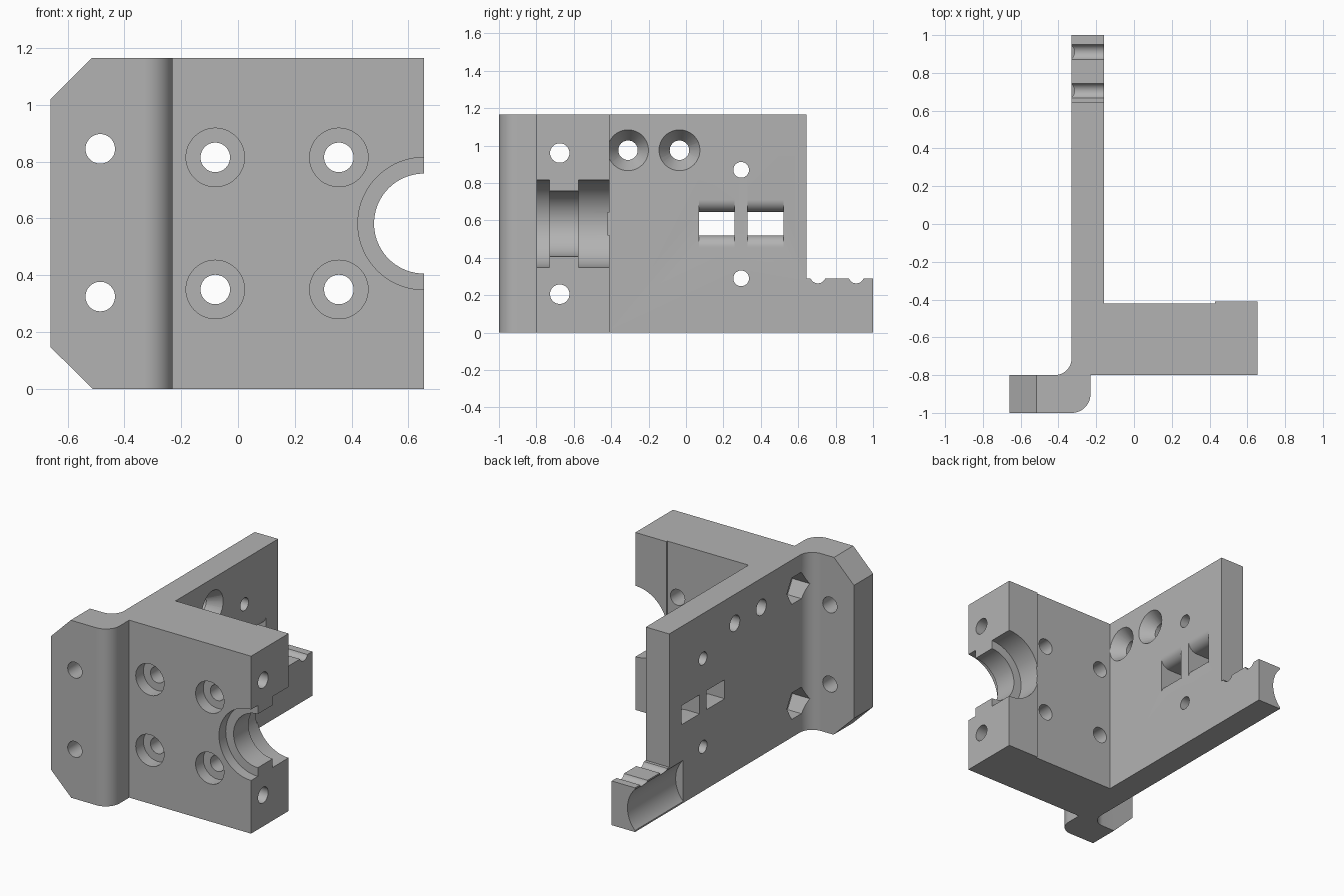
import bpy, bmesh
from math import radians, sin, cos
from mathutils import Matrix, Vector

cube = bpy.data.objects.get("Cube")
if cube:
    bpy.data.objects.remove(cube)

HEIGHT = 1.165
SIDE = {'x': 0, 'y': 1, 'z': 2}
cutters = []


def make(name, bm):
    bmesh.ops.recalc_face_normals(bm, faces=bm.faces)
    mesh = bpy.data.meshes.new(name)
    bm.to_mesh(mesh)
    bm.free()
    ob = bpy.data.objects.new(name, mesh)
    bpy.context.scene.collection.objects.link(ob)
    return ob


def prism(name, pts, axis, lo, hi):
    """Extrude a 2D outline along an axis."""
    bm = bmesh.new()
    verts = []
    for p in pts:
        co = list(p)
        co.insert(SIDE[axis], lo)
        verts.append(bm.verts.new(co))
    face = bm.faces.new(verts)
    move = Vector((0, 0, 0))
    move[SIDE[axis]] = hi - lo
    new = bmesh.ops.extrude_face_region(bm, geom=[face])['geom']
    bmesh.ops.translate(bm, vec=move, verts=[v for v in new if isinstance(v, bmesh.types.BMVert)])
    return make(name, bm)


def hole(axis, at, lo, hi, r, r_end=None, sides=48):
    """Round, conical or polygonal cutter along x or y."""
    bm = bmesh.new()
    co = list(at)
    co.insert(SIDE[axis], (lo + hi) / 2)
    turn = Matrix.Rotation(radians(90), 4, 'Y') if axis == 'x' else Matrix.Rotation(radians(-90), 4, 'X')
    bmesh.ops.create_cone(bm, cap_ends=True, segments=sides, radius1=r, radius2=r_end or r,
                          depth=hi - lo, matrix=Matrix.Translation(co) @ turn)
    cutters.append(make("cutter", bm))


def cut(pts, axis, lo, hi):
    cutters.append(prism("cutter", pts, axis, lo, hi))


def arc(cx, cy, r, start, end, n=12):
    steps = [radians(start + (end - start) * i / n) for i in range(n + 1)]
    return [(cx + r * cos(a), cy + r * sin(a)) for a in steps]


# Bracket body: flange, block and upright plate in one plan outline
outline = [(-0.66, -1), *arc(-0.33, -0.9, 0.1, -90, 0), (-0.23, -0.8),
           (0.655, -0.8), (0.655, -0.41), (0.43, -0.41), (0.43, -0.42),
           (-0.16, -0.42), (-0.16, 1), (-0.33, 1),
           *arc(-0.42, -0.71, 0.09, 0, -90), (-0.66, -0.8)]
body = prism("mounting_bracket", outline, 'z', 0, HEIGHT)

# Flange corner chamfers
cut([(-0.8, 0.285), (-0.8, -0.1), (-0.41, -0.1), (-0.415, -0.1)][:3], 'y', -1.1, -0.7)
cut([(-0.66 - 0.1, HEIGHT - 0.245), (-0.66 - 0.1, HEIGHT + 0.1), (-0.415, HEIGHT + 0.1)], 'y', -1.1, -0.7)
cutters[0].data.transform(Matrix.Translation((0, 0, 0)))

# Notch above the arm
cut([(0.645, 0.29), (1.2, 0.29), (1.2, 1.4), (0.645, 1.4)], 'x', -0.5, 0)

# Flange and block bolt holes
for z in (0.325, 0.845):
    hole('y', (-0.485, z), -1.1, -0.7, 0.052)
for x in (-0.08, 0.355):
    for z in (0.35, 0.815):
        hole('y', (x, z), -0.9, -0.3, 0.052)
        hole('y', (x, z), -0.9, -0.72, 0.103)

# Stepped half bore in the block's free side
hole('y', (0.655, 0.582), -0.9, -0.3, 0.176, sides=96)
hole('y', (0.655, 0.582), -0.9, -0.73, 0.233, sides=96)
hole('y', (0.655, 0.582), -0.575, -0.3, 0.233, sides=96)

# Long cross bolts with hexagonal nut pockets
for z in (0.205, 0.96):
    hole('x', (-0.675, z), -0.6, 0.8, 0.052)
    hole('x', (-0.675, z), -0.6, -0.23, 0.1, sides=6)

# Countersunk and plain holes in the plate
for y in (-0.31, -0.035):
    hole('x', (y, 0.975), -0.5, -0.1, 0.052)
    hole('x', (y, 0.975), -0.245, -0.159, 0.05, 0.11)
for z in (0.29, 0.87):
    hole('x', (0.295, z), -0.5, 0, 0.042)

# Strap slots with rounded mouths
slot = [(-0.5, 0.52), *arc(-0.225, 0.455, 0.065, 90, 0), (-0.1, 0.455),
        (-0.1, 0.71), *arc(-0.225, 0.71, 0.065, 0, -90), (-0.5, 0.645)]
for y in (0.07, 0.33):
    cut(slot, 'y', y, y + 0.19)

# Arm: scalloped top and hollowed outer face
for y in (0.705, 0.91):
    hole('x', (y, 0.305), -0.5, 0, 0.042)
hole('y', (-0.468, 0.145), 0.5, 1.2, 0.193, sides=96)

# Cut everything out of the body
for c in cutters:
    mod = body.modifiers.new("cut", 'BOOLEAN')
    mod.operation = 'DIFFERENCE'
    mod.solver = 'EXACT'
    mod.object = c
    bpy.context.view_layer.update()
    result = body.evaluated_get(bpy.context.evaluated_depsgraph_get())
    mesh = bpy.data.meshes.new_from_object(result)
    body.modifiers.clear()
    body.data = mesh
    bpy.data.objects.remove(c)

# Colour and shading
grey = bpy.data.materials.new("plain_grey")
grey.use_nodes = True
grey.diffuse_color = (0.45, 0.45, 0.45, 1)
grey.node_tree.nodes["Principled BSDF"].inputs["Base Color"].default_value = (0.45, 0.45, 0.45, 1)
body.data.materials.clear()
body.data.materials.append(grey)
for p in body.data.polygons:
    p.material_index = 0
body.data.name = "mounting_bracket"
bpy.ops.object.select_all(action='DESELECT')
bpy.context.view_layer.objects.active = body
body.select_set(True)
bpy.ops.object.shade_smooth_by_angle(angle=radians(30))
